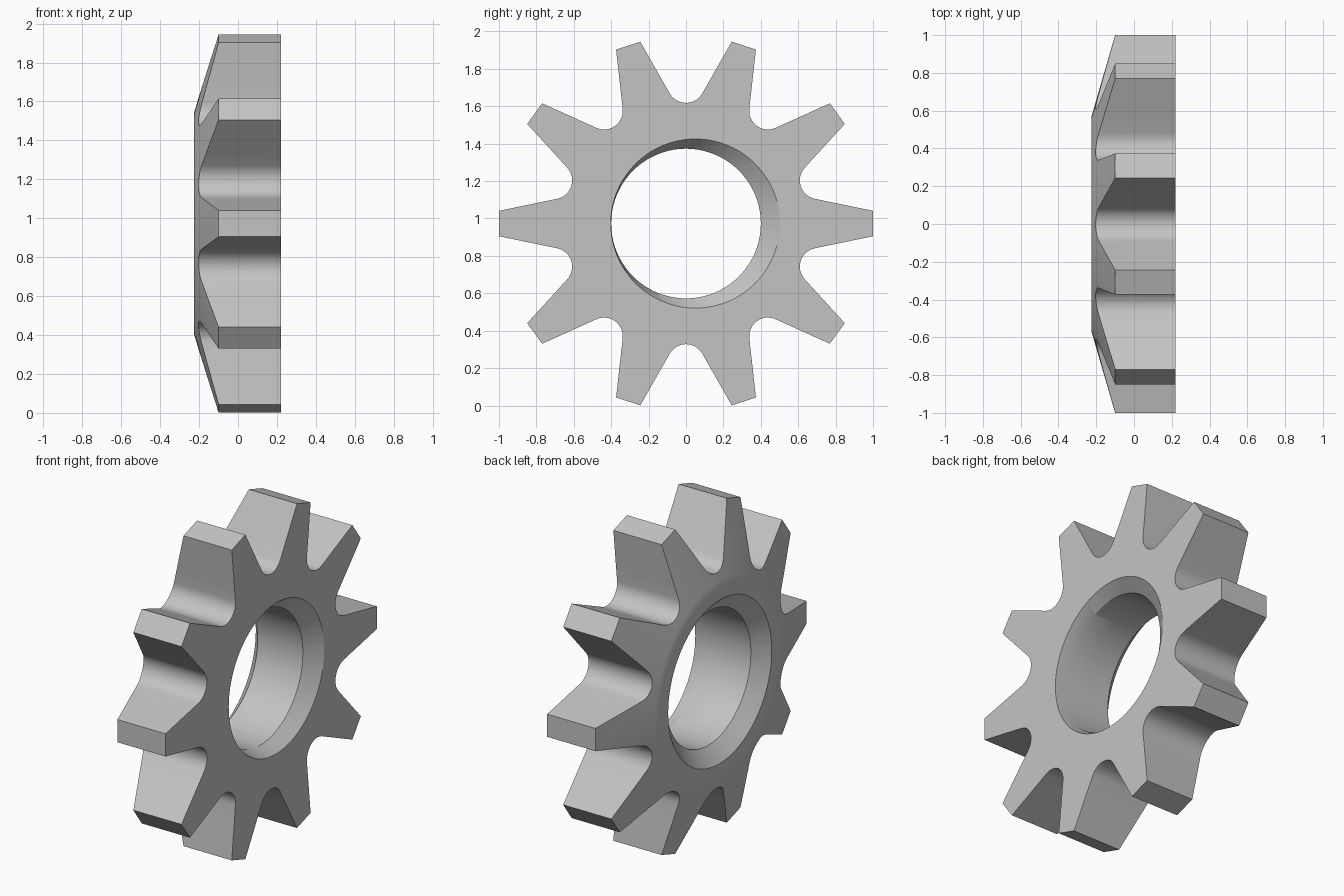
import bpy, bmesh, math
from mathutils import Vector, Matrix

cube = bpy.data.objects.get("Cube")
if cube:
    bpy.data.objects.remove(cube, do_unlink=True)

TEETH = 10
PITCH = math.tau / TEETH
CENTRE_Z = 0.973
TIP_HALF = 0.068           # half width of the flat tooth tip
ROOT_R, FILLET = 0.645, 0.1  # valley floor radius and its rounding
BACK, FRONT = -0.225, 0.22
RIM_R = 0.57               # where the conical face begins


def cone_x(r):
    return BACK + (r - RIM_R) * 0.125 / (1 - RIM_R)


def tooth_outline():
    """One pitch of the outline, from the tip middle to the next tip."""
    half = PITCH / 2
    valley = Matrix.Rotation(half, 2)
    corner = Vector((1, TIP_HALF))
    # rounded valley, tangent to the flanks
    sweep = math.radians(60)
    arc = []
    for i in range(13):
        a = -sweep + 2 * sweep * i / 12
        p = Vector((ROOT_R + FILLET * (1 - math.cos(a)), FILLET * math.sin(a)))
        arc.append(valley @ p)
    flank = [corner.lerp(arc[0], i / 4) for i in range(4)]
    turn = Matrix.Rotation(PITCH, 2)
    mirrored = [turn @ Vector((p.x, -p.y)) for p in reversed(flank)]
    return [Vector((1, 0))] + flank + arc + mirrored


outline = []
for k in range(TEETH):
    spin = Matrix.Rotation(k * PITCH, 2)
    outline += [spin @ p for p in tooth_outline()]


def circle(x, r, shift=0):
    """Ring of points at the same angles as the outline."""
    return [(x, shift + r * p.x / p.length, r * p.y / p.length) for p in outline]


# Closed cross-section: flat face, outline, conical face, rim, chamfered bore
rings = [
    [(FRONT, p.x, p.y) for p in outline],
    [(cone_x(p.length), p.x, p.y) for p in outline],
    circle(cone_x(0.6), 0.6),
    circle(BACK, RIM_R),
    circle(BACK, 0.49),
    circle(-0.15, 0.4),
    circle(0, 0.4),
    circle(0.15, 0.4),
    circle(FRONT, 0.452, 0.05),
]

bm = bmesh.new()
loops = [[bm.verts.new(co) for co in ring] for ring in rings]
n = len(outline)
for a, b in zip(loops, loops[1:] + loops[:1]):
    for i in range(n):
        j = (i + 1) % n
        bm.faces.new((a[i], a[j], b[j], b[i]))
bmesh.ops.recalc_face_normals(bm, faces=bm.faces)

mesh = bpy.data.meshes.new("sprocket_wheel")
bm.to_mesh(mesh)
bm.free()

wheel = bpy.data.objects.new("sprocket_wheel", mesh)
wheel.location.z = CENTRE_Z
bpy.context.collection.objects.link(wheel)

# Plain grey metal
grey = bpy.data.materials.new("light_grey")
grey.use_nodes = True
colour = (0.55, 0.55, 0.55, 1)
grey.diffuse_color = colour
grey.node_tree.nodes["Principled BSDF"].inputs["Base Color"].default_value = colour
mesh.materials.append(grey)

bpy.ops.object.select_all(action='DESELECT')
wheel.select_set(True)
bpy.context.view_layer.objects.active = wheel
bpy.ops.object.shade_smooth_by_angle(angle=math.radians(25))
